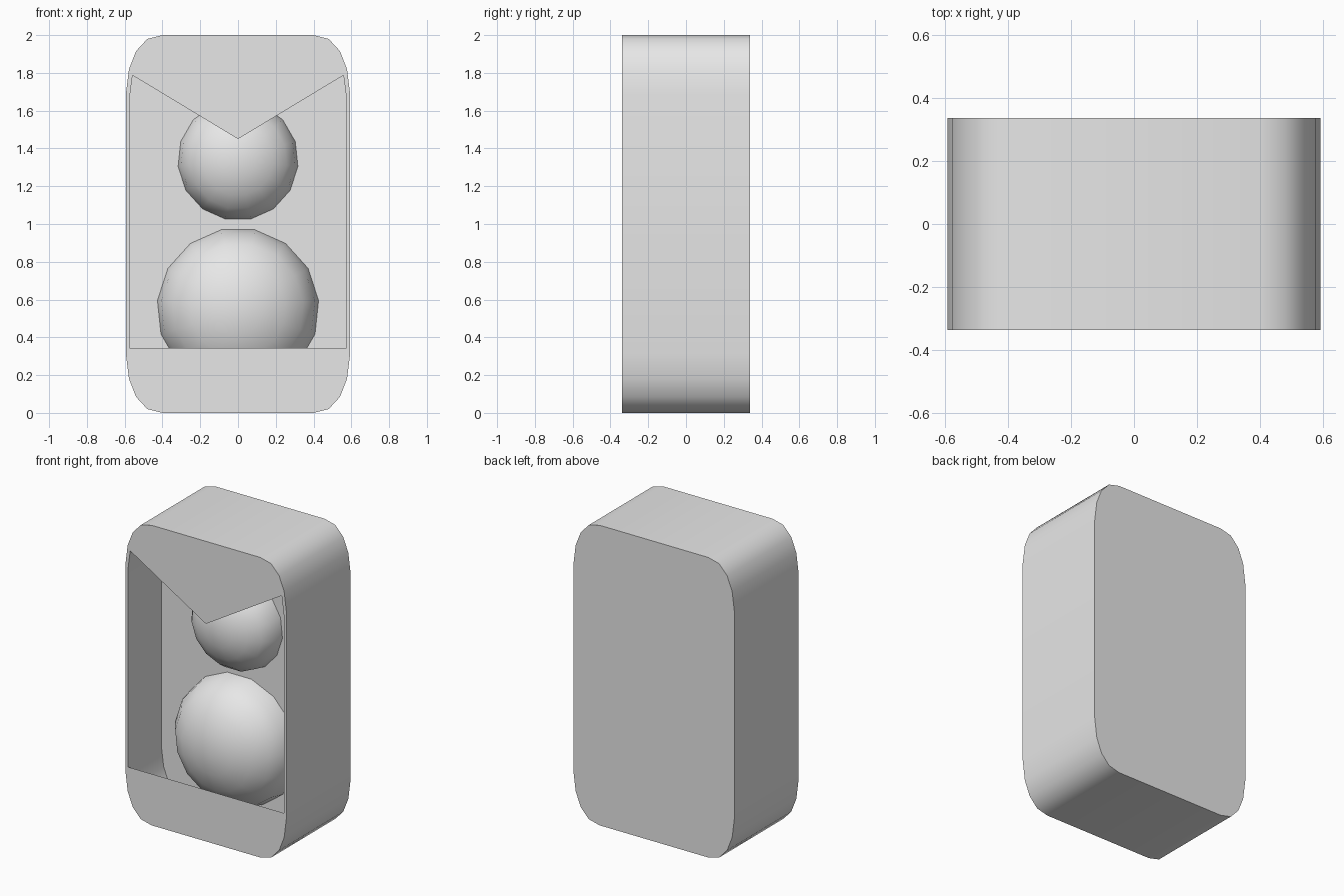
import bpy, bmesh, math

if "Cube" in bpy.data.objects:
    bpy.data.objects.remove(bpy.data.objects["Cube"])

FRONT, BACK, INNER_BACK = -0.338, 0.338, 0.015

grey = bpy.data.materials.new("light grey")
grey.diffuse_color = (0.8, 0.8, 0.8, 1)
grey.use_nodes = True
grey.node_tree.nodes["Principled BSDF"].inputs["Base Color"].default_value = grey.diffuse_color


def finish(name, bm, recalc=True):
    if recalc:
        bmesh.ops.recalc_face_normals(bm, faces=bm.faces)
    me = bpy.data.meshes.new(name)
    bm.to_mesh(me)
    bm.free()
    me.materials.append(grey)
    ob = bpy.data.objects.new(name, me)
    bpy.context.collection.objects.link(ob)
    bpy.ops.object.select_all(action='DESELECT')
    ob.select_set(True)
    bpy.context.view_layer.objects.active = ob
    bpy.ops.object.shade_smooth_by_angle(angle=math.radians(40))
    return ob


# Rounded outline: upper right corner, mirrored to the other three
corner = [(0.40, 2.0), (0.48, 1.98), (0.54, 1.915), (0.577, 1.82), (0.594, 1.685)]
right = corner + [(x, 2 - z) for x, z in reversed(corner)]
outer = right + [(-x, z) for x, z in reversed(right)]
inner = [(x * 0.968, 1 + (z - 1) * 0.96) for x, z in outer]


def ring(bm, pts, y):
    return [bm.verts.new((x, y, z)) for x, z in pts]


def bridge(bm, a, b):
    n = len(a)
    for i in range(n):
        bm.faces.new((a[i], a[(i + 1) % n], b[(i + 1) % n], b[i]))


# Case: hollow shell with a front rim and a recessed back wall
bm = bmesh.new()
loops = [ring(bm, outer, BACK), ring(bm, outer, FRONT),
         ring(bm, inner, FRONT), ring(bm, inner, INNER_BACK)]
for a, b in zip(loops, loops[1:]):
    bridge(bm, a, b)
bm.faces.new(loops[0])
bm.faces.new(loops[3])
finish("case", bm)


# Thin front panels flush with the rim
def panel(name, pts):
    bm = bmesh.new()
    f = bm.faces.new(ring(bm, pts, FRONT))
    f.normal_update()
    if f.normal.y > 0:
        f.normal_flip()
    finish(name, bm, recalc=False)


panel("pointed_top_panel", [p for p in inner if p[1] > 1.75][:4]
      + [(0, 1.45)] + [p for p in inner if p[1] > 1.75][4:])
panel("lower_panel", [p for p in inner if p[1] < 0.4])


# Domes bulging out of the back wall, fifteen sides around
def dome(name, r, zc, flip):
    bm = bmesh.new()
    rows, n = 5, 15
    prev = None
    for k in range(rows):
        t = math.pi / 2 * k / rows
        pts = []
        for i in range(n):
            a = math.radians(12 + 24 * i)
            pts.append((r * math.cos(t) * math.sin(a),
                        zc + flip * r * math.cos(t) * math.cos(a)))
        cur = ring(bm, pts, INNER_BACK - 0.72 * r * math.sin(t))
        if prev:
            bridge(bm, prev, cur)
        else:
            base = cur
        prev = cur
    tip = bm.verts.new((0, INNER_BACK - 0.72 * r, zc))
    for i in range(n):
        bm.faces.new((prev[i], prev[(i + 1) % n], tip))
    bm.faces.new(base)
    # sink the closed base slightly into the wall
    for v in base:
        v.co.y += 0.005
    finish(name, bm)


dome("lower_dome", 0.43, 0.55, 1)
dome("upper_dome", 0.32, 1.338, -1)
